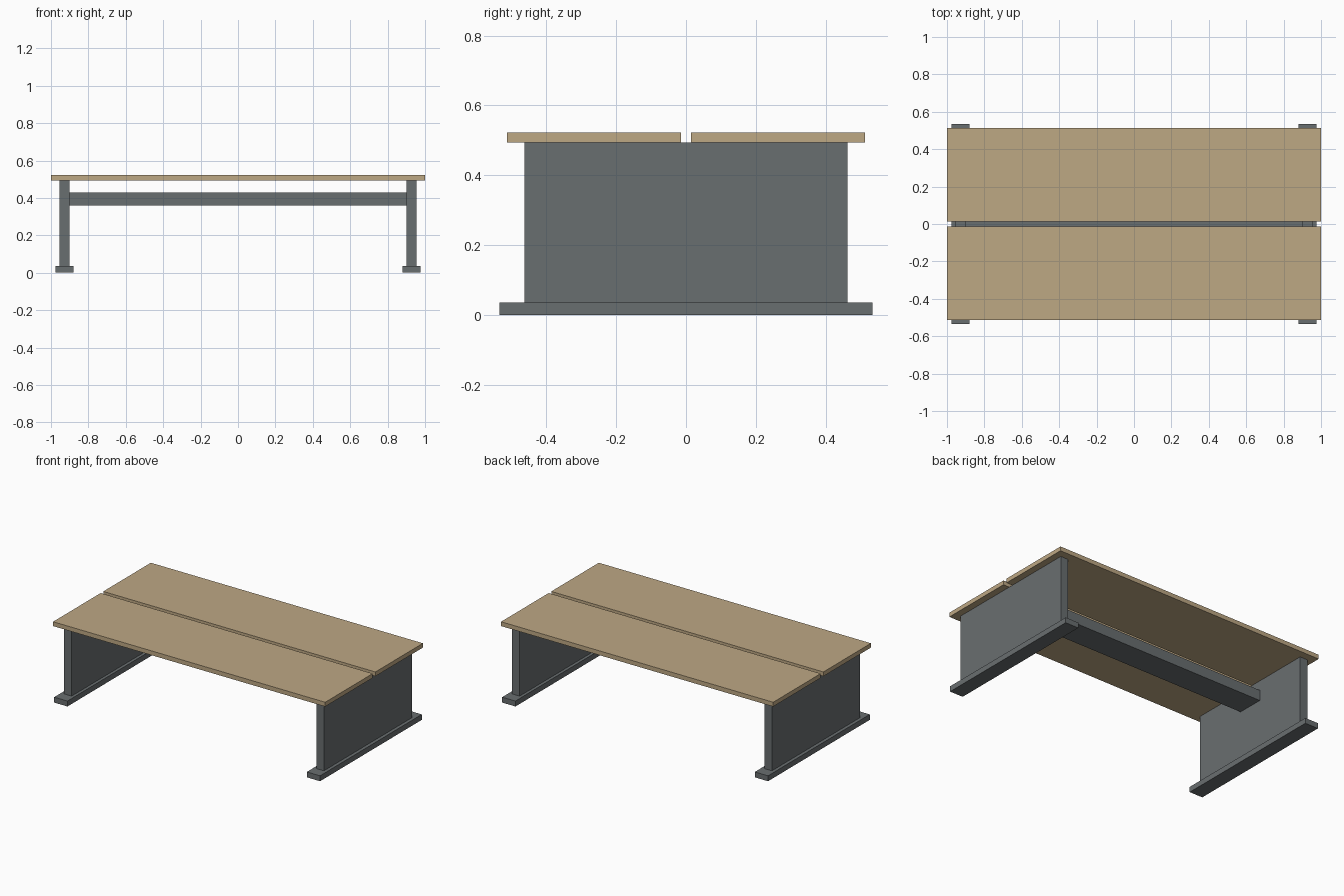
import bpy

cube = bpy.data.objects.get("Cube")
if cube:
    bpy.data.objects.remove(cube, do_unlink=True)


def make_material(name, rgb):
    mat = bpy.data.materials.new(name)
    mat.use_nodes = True
    mat.diffuse_color = (*rgb, 1)
    bsdf = next(n for n in mat.node_tree.nodes if n.type == 'BSDF_PRINCIPLED')
    bsdf.inputs["Base Color"].default_value = (*rgb, 1)
    return mat


def box(name, x, y, z, mat):
    """Box spanning the (low, high) range on each axis."""
    spans = (x, y, z)
    bpy.ops.mesh.primitive_cube_add(size=1, location=[(a + b) / 2 for a, b in spans])
    obj = bpy.context.object
    obj.name = name
    obj.scale = [b - a for a, b in spans]
    bpy.ops.object.transform_apply(location=False, rotation=False, scale=True)
    obj.data.materials.append(mat)
    return obj


wood = make_material("light wood", (0.515, 0.392, 0.231))
metal = make_material("grey metal", (0.141, 0.156, 0.162))

FOOT_TOP, TOP_BOTTOM, TOP_TOP = 0.036, 0.494, 0.523

# Two desktops with a narrow gap between them
box("front_desktop", (-1, 1), (-0.513, -0.014), (TOP_BOTTOM, TOP_TOP), wood)
box("back_desktop", (-1, 1), (0.014, 0.513), (TOP_BOTTOM, TOP_TOP), wood)

# Panel leg and foot at each end
for side, s in (("left", 1), ("right", -1)):
    box(side + "_leg_panel", sorted((s * 0.90, s * 0.955)), (-0.462, 0.462),
        (FOOT_TOP, TOP_BOTTOM), metal)
    box(side + "_foot", sorted((s * 0.88, s * 0.977)), (-0.534, 0.534),
        (0, FOOT_TOP), metal)

# Central beam joining the legs
box("cross_beam", (-0.90, 0.90), (-0.089, 0.089), (0.36, 0.43), metal)
